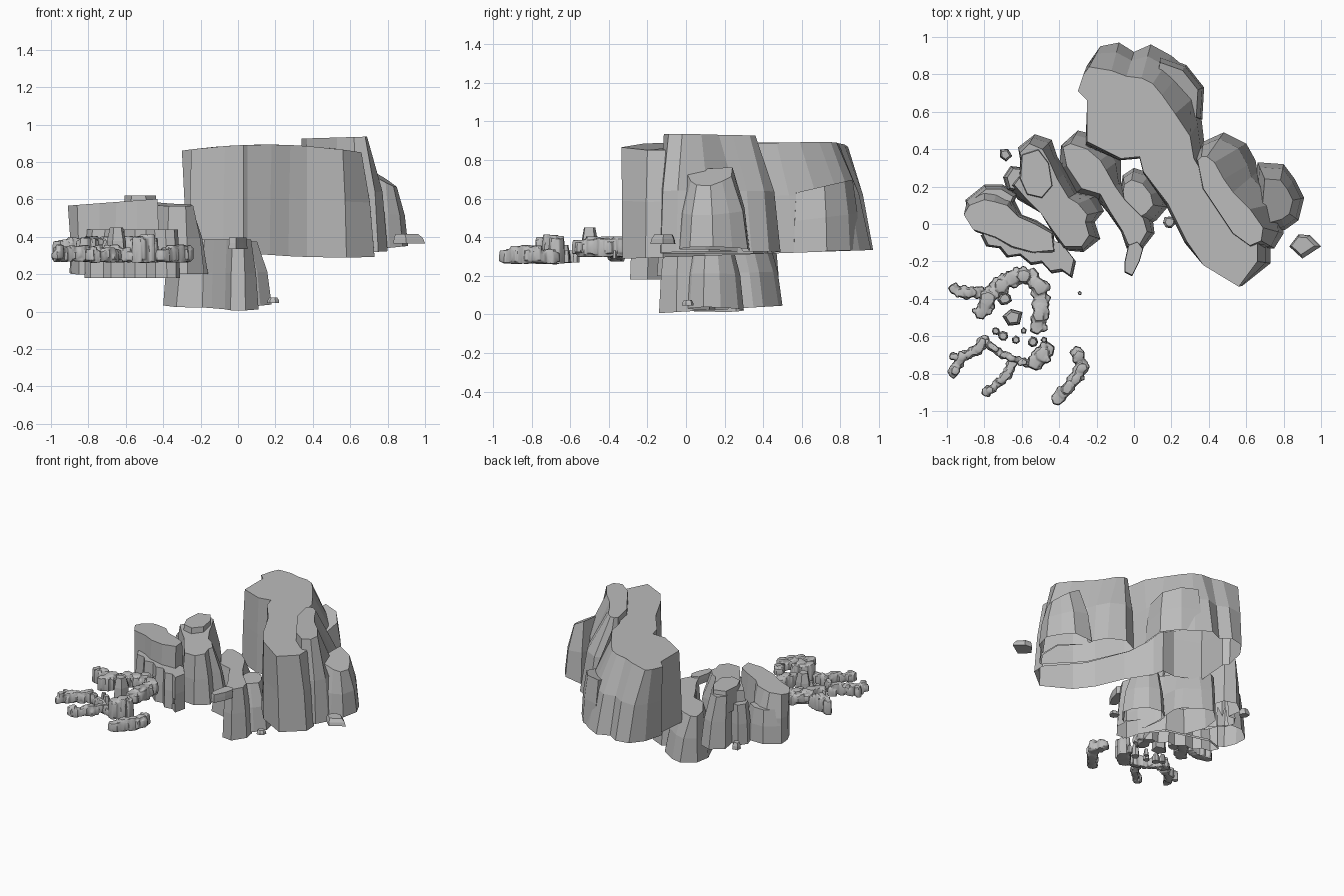
import bpy, bmesh, math, random
from mathutils import Vector

if "Cube" in bpy.data.objects:
    bpy.data.objects.remove(bpy.data.objects["Cube"])

random.seed(7)
stone = bpy.data.materials.new("grey_stone")
stone.diffuse_color = (0.5, 0.5, 0.5, 1)
stone.use_nodes = True
stone.node_tree.nodes["Principled BSDF"].inputs["Base Color"].default_value = stone.diffuse_color


def finish(name, bm):
    bmesh.ops.recalc_face_normals(bm, faces=bm.faces)
    me = bpy.data.meshes.new(name)
    bm.to_mesh(me)
    bm.free()
    me.materials.append(stone)
    ob = bpy.data.objects.new(name, me)
    bpy.context.collection.objects.link(ob)
    return ob


def bake(ob):
    """Replace an object's mesh by its modified result."""
    dg = bpy.context.evaluated_depsgraph_get()
    dg.update()
    me = bpy.data.meshes.new_from_object(ob.evaluated_get(dg))
    ob.modifiers.clear()
    ob.data = me
    if not me.materials:
        me.materials.append(stone)


def fuse(body, others):
    """Union rocks into one skin and open the underside."""
    for o in others:
        m = body.modifiers.new("union", 'BOOLEAN')
        m.operation, m.solver, m.object = 'UNION', 'EXACT', o
        bake(body)
        bpy.data.objects.remove(o)
    bm = bmesh.new()
    bm.from_mesh(body.data)
    bm.normal_update()
    bmesh.ops.delete(bm, geom=[f for f in bm.faces if f.normal.z < -0.6], context='FACES')
    bm.to_mesh(body.data)
    bm.free()


def loft(bm, base, top, zb, zt, bulge=0.35):
    """Closed rock from a base outline over a bulged middle ring to a top."""
    rings = []
    for t, f in ((0, 0), (0.52, bulge), (1, 1)):
        ring = []
        for b, p in zip(base, top):
            x, y = b[0] + (p[0] - b[0]) * f, b[1] + (p[1] - b[1]) * f
            lo, hi = zb(b[0], b[1]), zt(p[0], p[1])
            ring.append(bm.verts.new((x, y, lo + (hi - lo) * t)))
        rings.append(ring)
    n = len(base)
    for lo, hi in zip(rings, rings[1:]):
        for i in range(n):
            j = (i + 1) % n
            bm.faces.new((lo[i], lo[j], hi[j], hi[i]))
    bm.faces.new(rings[-1])
    bm.faces.new(rings[0][::-1])


def level(z, sx=0, sy=0):
    return lambda x, y: z + sx * x + sy * y


def cliff(name, rows, zb, zt, bulge=0.35):
    bm = bmesh.new()
    loft(bm, [r[:2] for r in rows], [r[2:] for r in rows], zb, zt, bulge)
    return finish(name, bm)


def lump(name, outline, k, shift, zb, zt):
    """Rock whose top is its outline shrunk by k and moved by shift."""
    cx = sum(p[0] for p in outline) / len(outline)
    cy = sum(p[1] for p in outline) / len(outline)
    rows = [(x, y, cx + (x - cx) * k + shift[0], cy + (y - cy) * k + shift[1]) for x, y in outline]
    return cliff(name, rows, zb, zt, 0.3)


def column(bm, x, y, r, z0, z1, k=0.85):
    n = random.randint(5, 7)
    a0 = random.random() * 6.28
    ring = []
    for i in range(n):
        a, q = a0 + i * math.tau / n, r * random.uniform(0.8, 1.15)
        ring.append((x + q * math.cos(a), y + q * math.sin(a)))
    top = [(x + (p - x) * k, y + (q - y) * k) for p, q in ring]
    loft(bm, ring, top, level(z0), level(z1), 0.2)


def ridge(name, path, r, z0, z1, rough=1):
    """Core of stone columns with smaller ones at its sides, in one skin."""
    bm = bmesh.new()
    u = random.uniform
    for a, b in zip(path, path[1:]):
        a, b = Vector(a), Vector(b)
        steps = max(1, round((b - a).length / (r * 0.7)))
        side = Vector((a.y - b.y, b.x - a.x)).normalized()
        for i in range(steps + 1):
            p = a.lerp(b, i / steps)
            column(bm, p.x, p.y, r * u(0.8, 1), z0 + u(-.01, .01), z1 + u(-.025, .015) * rough)
            q = p + side * r * random.choice((-.75, .75))
            column(bm, q.x, q.y, r * u(0.3, 0.5), z0 + u(-.01, .02), z1 - u(0, .035))
    ob = finish(name, bm)
    m = ob.modifiers.new("skin", 'REMESH')
    m.mode, m.voxel_size = 'VOXEL', 0.006
    d = ob.modifiers.new("simplify", 'DECIMATE')
    d.ratio = 0.2
    bake(ob)
    bpy.ops.object.select_all(action='DESELECT')
    ob.select_set(True)
    bpy.context.view_layer.objects.active = ob
    bpy.ops.object.shade_smooth_by_angle(angle=math.radians(30))


# Great plateau
main = cliff("great_cliff", [
    (-.28, .70, -.30, .71), (-.25, .66, -.25, .66), (-.26, .42, -.25, .44), (-.08, .34, -.07, .35),
    (.03, .35, .03, .36), (.05, .27, .05, .28), (.17, .10, .18, .11), (.27, -.10, .28, -.09),
    (.37, -.22, .37, -.22), (.58, -.33, .56, -.335), (.73, -.21, .66, -.20), (.73, -.12, .66, -.10),
    (.52, .10, .50, .05), (.38, .40, .32, .35), (.36, .57, .30, .47), (.37, .72, .22, .59),
    (.27, .84, .15, .69), (.20, .90, .10, .75), (.09, .96, .04, .78), (0, .92, -.04, .79),
    (-.08, .97, -.12, .82), (-.18, .95, -.24, .84), (-.25, .85, -.27, .80)],
    level(.30, 0, .035), lambda x, y: .893 - .16 * (x - .15) ** 2)

# Higher slab leaning on the plateau's right side, and lower shoulders
right = cliff("right_cliff", [
    (.32, .36, .34, .34), (.34, .20, .37, .19), (.52, -.06, .53, -.05), (.64, -.14, .62, -.115),
    (.75, -.13, .68, -.09), (.80, -.05, .69, -.02), (.80, .12, .62, .08), (.66, .28, .53, .17),
    (.65, .34, .48, .24), (.60, .43, .43, .33), (.48, .49, .39, .36), (.37, .44, .36, .36)],
    level(.30, .03, .02), level(.915, .03), .25)
shoulder = lump("right_shoulder", [
    (.64, .10), (.70, -.06), (.81, -.03), (.88, .02), (.91, .14), (.86, .24), (.80, .32), (.66, .33)],
    .6, (-.01, -.01), level(.26, .1), level(1.13, -.56, .1))
rear = lump("rear_shoulder", [
    (.10, .70), (.20, .55), (.365, .56), (.375, .73), (.28, .85), (.14, .90)],
    .86, (-.015, -.01), level(.31, 0, .025), level(.50, 0, .23))
fuse(main, [right, shoulder, rear])

# Lowest cliff, a long ridge with a rounded buttress
low = cliff("low_cliff", [
    (-.39, .42, -.38, .41), (-.40, .30, -.36, .31), (-.33, .15, -.28, .19), (-.19, .12, -.18, .16),
    (-.14, .06, -.13, .07), (-.07, -.04, -.06, -.04), (-.04, -.13, -.03, -.11), (.04, -.14, .03, -.11),
    (.11, -.05, .07, -.04), (.10, .03, .05, .03), (.00, .16, -.05, .13), (-.07, .22, -.10, .20),
    (-.07, .35, -.15, .29), (-.10, .40, -.18, .34), (-.22, .48, -.25, .40), (-.30, .50, -.34, .43)],
    level(.015, 0, .06), level(.385))
buttress = lump("low_buttress", [
    (-.07, .20), (-.05, .05), (.05, -.02), (.12, .02), (.18, .09), (.16, .18), (.09, .27), (.00, .30),
    (-.06, .26)], .64, (-.03, -.01), level(.02, .1), level(.375))
fuse(low, [buttress])
lump("cap_slab", [(-.05, -.20), (-.05, -.26), (-.01, -.28), (.03, -.20), (.05, -.13), (.02, -.09),
                  (-.03, -.11)], .93, (0, 0), level(.335), level(.395))

# Middle cliff with a slightly higher top block
middle = cliff("upper_cliffs", [
    (-.68, .20, -.64, .21), (-.62, .13, -.58, .14), (-.50, .06, -.50, .06), (-.44, -.04, -.43, -.04),
    (-.38, -.14, -.37, -.12), (-.27, -.15, -.28, -.12), (-.18, -.08, -.24, -.06), (-.21, .01, -.26, .01),
    (-.16, .07, -.25, .05), (-.20, .15, -.30, .11), (-.30, .17, -.35, .14), (-.36, .28, -.41, .24),
    (-.41, .36, -.45, .33), (-.44, .45, -.49, .40), (-.53, .48, -.56, .43), (-.62, .41, -.61, .38),
    (-.60, .29, -.58, .29)],
    level(.20), level(.57, 0, .05))
middle_top = lump("middle_top", [
    (-.615, .24), (-.575, .15), (-.49, .13), (-.43, .20), (-.45, .33), (-.51, .41), (-.605, .38)],
    .9, (0, 0), level(.45), level(.62))
middle_shoulder = lump("middle_shoulder", [
    (-.70, .25), (-.68, .18), (-.58, .16), (-.57, .30), (-.66, .31)], .8, (.01, 0), level(.20), level(.50))

# Left cliff and its lower front step
left = cliff("left_cliff", [
    (-.89, .04, -.91, .05), (-.85, -.04, -.86, -.03), (-.74, -.08, -.74, -.07), (-.66, -.13, -.65, -.12),
    (-.54, -.16, -.54, -.15), (-.42, -.16, -.43, -.14), (-.43, -.04, -.44, -.05), (-.52, .02, -.53, .00),
    (-.60, .05, -.62, .04), (-.65, .15, -.68, .10), (-.72, .20, -.75, .12), (-.80, .21, -.80, .13),
    (-.90, .13, -.88, .10)],
    level(.20, 0, .05), level(.635, .075))
step = lump("left_front_step", [
    (-.82, -.06), (-.79, -.12), (-.72, -.13), (-.68, -.18), (-.61, -.17), (-.55, -.22), (-.49, -.21),
    (-.44, -.265), (-.38, -.255), (-.33, -.29), (-.31, -.20), (-.38, -.11), (-.55, -.06), (-.70, -.02)],
    .95, (0, .01), level(.18), level(.44))
left_rear = lump("left_rear_shoulder", [
    (-.90, .13), (-.82, .06), (-.66, .08), (-.62, .16), (-.70, .21), (-.80, .21)],
    .8, (0, -.01), level(.21), level(.46))
fuse(middle, [middle_top, middle_shoulder, left, step, left_rear])

# Arch-shaped and winding ridges of small columns
ridge("arch_ridge", [(-.82, -.48), (-.78, -.40), (-.71, -.33), (-.63, -.28), (-.55, -.28), (-.50, -.34),
                     (-.50, -.43), (-.52, -.55)], .048, .305, .395, .7)
ridge("side_ridge", [(-.96, -.35), (-.89, -.37), (-.82, -.36)], .035, .28, .385)
ridge("winding_ridge", [(-.965, -.80), (-.92, -.71), (-.83, -.67), (-.80, -.61)], .03, .275, .345)
ridge("winding_spur", [(-.97, -.71), (-.92, -.72)], .022, .275, .335)
ridge("thin_ridge", [(-.79, -.63), (-.70, -.70), (-.62, -.73), (-.54, -.75)], .023, .27, .345)
ridge("cluster_ridge", [(-.53, -.74), (-.49, -.70), (-.46, -.67)], .046, .265, .415)
ridge("front_ridge", [(-.79, -.90), (-.72, -.85), (-.67, -.79), (-.65, -.74)], .028, .27, .335)
ridge("right_ridge", [(-.41, -.94), (-.36, -.88), (-.31, -.83), (-.28, -.77), (-.30, -.68)], .036, .27, .345)

# Loose stones: x, y, radius, bottom, top
stones = [(-.65, -.50, .058, .30, .45), (-.69, -.40, .038, .30, .38), (-.70, -.60, .03, .27, .33),
          (-.74, -.57, .022, .27, .33), (-.63, -.62, .025, .27, .33), (-.59, -.57, .02, .27, .32),
          (-.54, -.63, .03, .27, .36), (-.48, -.62, .02, .27, .33), (-.29, -.37, .012, .29, .33),
          (-.69, .37, .035, .21, .26), (.19, .01, .035, .045, .075)]
bm = bmesh.new()
for x, y, r, a, b in stones:
    column(bm, x, y, r, a, b, .65)
finish("loose_stones", bm)
lump("far_right_stone", [(.83, -.12), (.90, -.185), (1.0, -.12), (.94, -.06), (.88, -.055)],
     .72, (-.01, 0), level(.365), level(.415))
